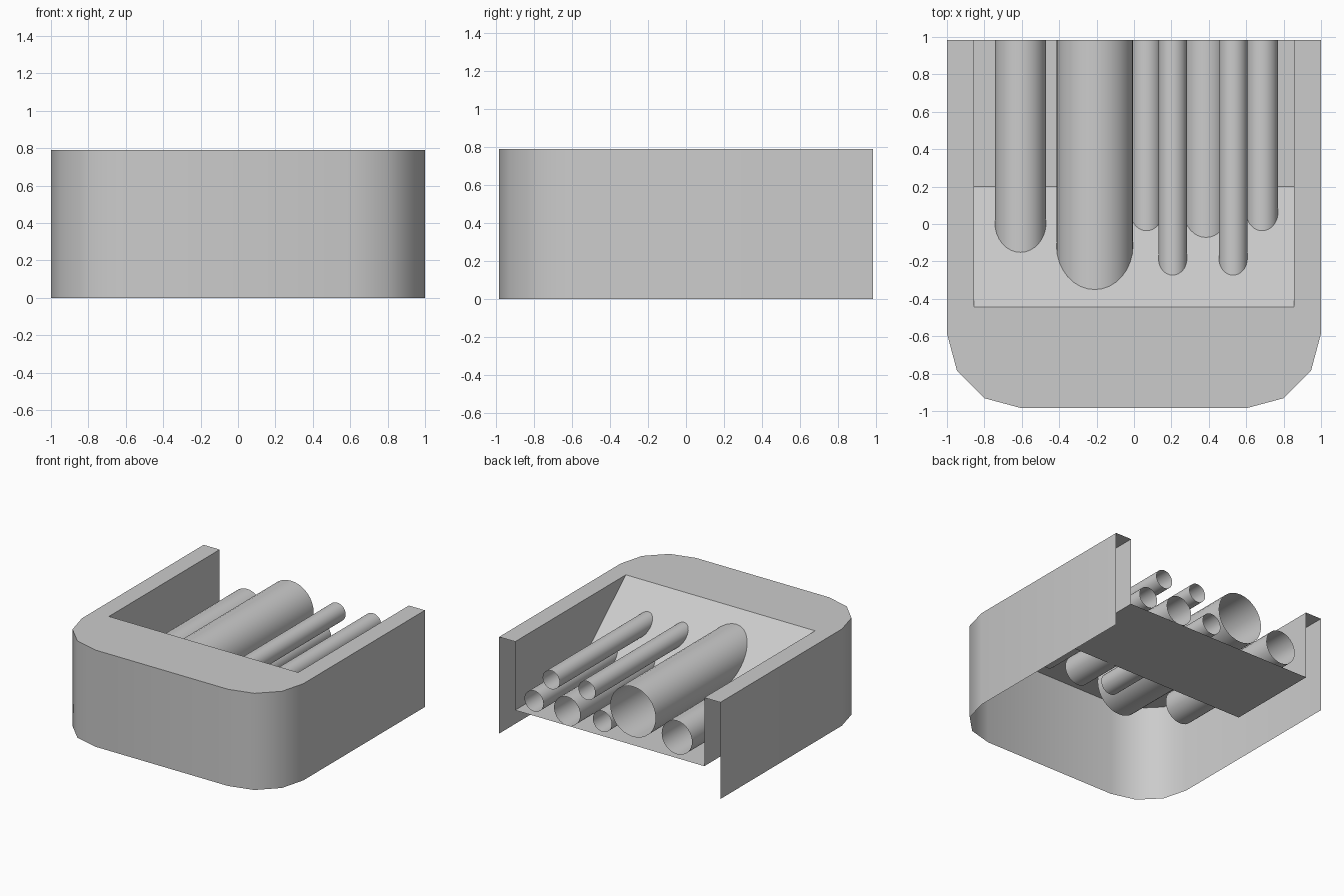
import bpy, bmesh
from math import sin, cos, pi, radians

if "Cube" in bpy.data.objects:
    bpy.data.objects.remove(bpy.data.objects["Cube"])

H, BACK, FLOOR = 0.79, 0.985, 0.23        # height, back edge, tray floor height
IN_X, IN_Y, SLOPE_Y = 0.855, -0.445, 0.2  # recess half width, front edge, slope foot


def finish(name, bm, angle=35):
    me = bpy.data.meshes.new(name)
    bm.to_mesh(me)
    bm.free()
    ob = bpy.data.objects.new(name, me)
    bpy.context.collection.objects.link(ob)
    bpy.ops.object.select_all(action='DESELECT')
    ob.select_set(True)
    bpy.context.view_layer.objects.active = ob
    bpy.ops.object.shade_smooth_by_angle(angle=radians(angle))
    return ob


# Outer outline: open at the back, rounded front corners (3 segments each)
corner = [(0.6 + 0.4 * cos(i * pi / 6), -0.585 - 0.4 * sin(i * pi / 6)) for i in range(4)]
right = [(1, BACK)] + corner
outline = right + [(-x, y) for x, y in reversed(right)]

# Shell: outer wall, U-shaped top, recess sides, sloped front and floor
bm = bmesh.new()
top = [bm.verts.new((x, y, H)) for x, y in outline]
low = [bm.verts.new((x, y, 0)) for x, y in outline]
for i in range(len(outline) - 1):
    bm.faces.new((top[i], top[i + 1], low[i + 1], low[i]))
sides = []
for s in (1, -1):
    sides.append([bm.verts.new((s * IN_X, y, z)) for y, z in
                  ((BACK, H), (IN_Y, H), (SLOPE_Y, FLOOR), (BACK, FLOOR))])
R, L = sides
bm.faces.new(R)
bm.faces.new(L[::-1])
bm.faces.new((R[1], L[1], L[2], R[2]))       # slope
bm.faces.new((R[2], L[2], L[3], R[3]))       # floor
bm.faces.new((top[0], R[0], R[1], top[1]))   # right arm
bm.faces.new((top[-1], top[-2], L[1], L[0]))  # left arm
bm.faces.new(top[1:-1] + [L[1], R[1]])       # front ledge
bmesh.ops.recalc_face_normals(bm, faces=bm.faces)
finish("tray_shell", bm)


# Open pipes running from the back edge through the slope
def pipe(name, x, z, r, y_end, n=32):
    bm = bmesh.new()
    rings = [[bm.verts.new((x + r * cos(2 * pi * i / n), y, z + r * sin(2 * pi * i / n)))
              for i in range(n)] for y in (BACK, y_end)]
    a, b = rings
    for i in range(n):
        j = (i + 1) % n
        bm.faces.new((a[i], a[j], b[j], b[i]))
    bmesh.ops.recalc_face_normals(bm, faces=bm.faces)
    finish(name, bm)


pipe("medium_pipe", -0.607, 0.398, 0.137, -0.19)
pipe("large_pipe", -0.21, 0.503, 0.205, -0.43)
pipe("lower_pipe_left", 0.067, 0.35, 0.085, -0.2)
pipe("lower_pipe_middle", 0.385, 0.348, 0.118, -0.2)
pipe("lower_pipe_right", 0.685, 0.35, 0.085, -0.2)
for side, x in (("left", 0.207), ("right", 0.53)):
    pipe("upper_pipe_" + side, x, 0.565, 0.076, -0.33)
